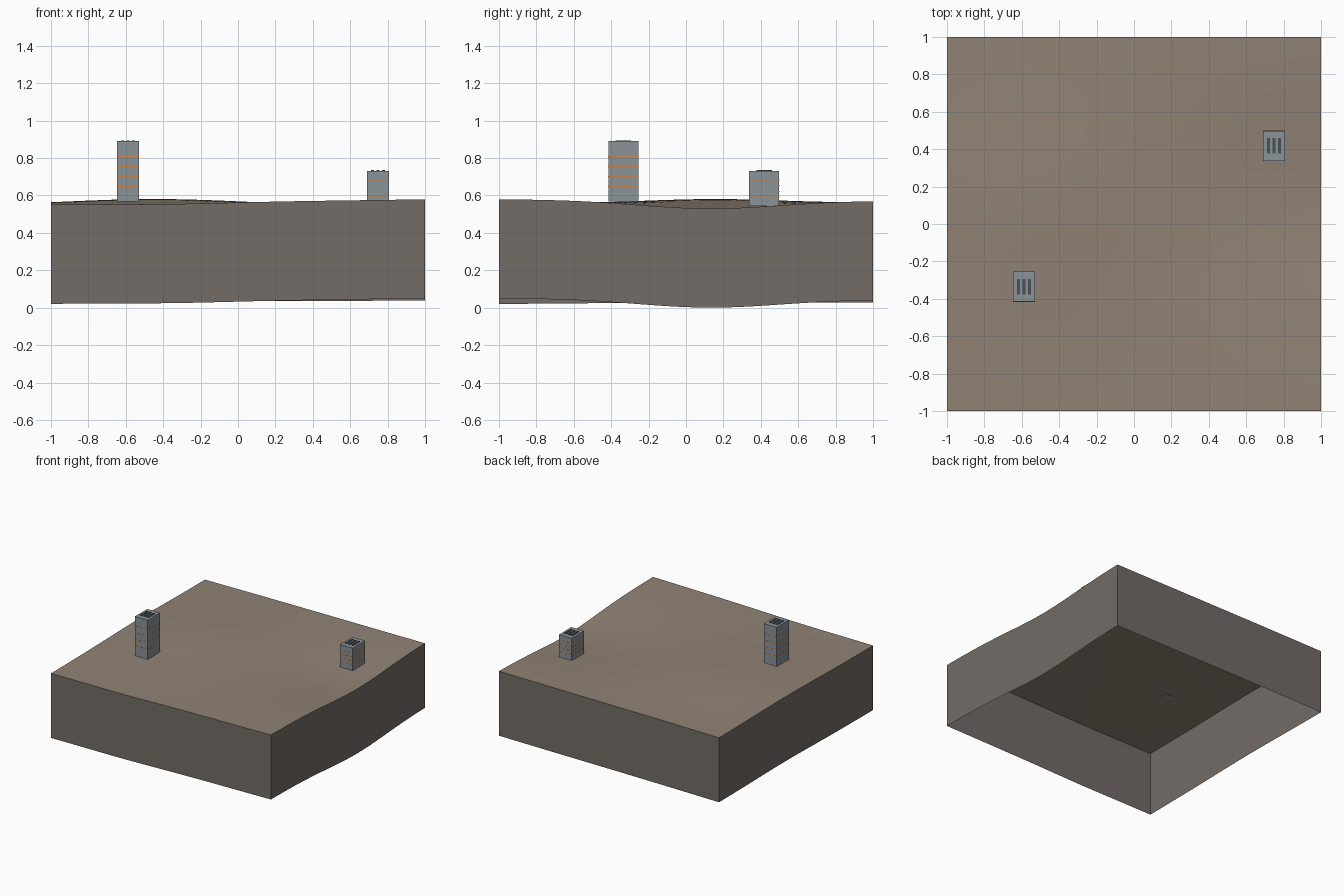
import bpy, bmesh, math

default = bpy.data.objects.get("Cube")
if default:
    bpy.data.objects.remove(default, do_unlink=True)


def material(name, rgb):
    m = bpy.data.materials.new(name)
    m.use_nodes = True
    linear = [((c / 255 + 0.055) / 1.055) ** 2.4 for c in rgb] + [1]
    m.diffuse_color = linear
    m.node_tree.nodes["Principled BSDF"].inputs["Base Color"].default_value = linear
    return m


SOIL = material("brown soil", (145, 131, 117))
EARTH = material("dark earth", (115, 108, 103))
CONCRETE = material("blue grey concrete", (138, 147, 153))
ORANGE = material("orange band", (205, 132, 72))
VENT = material("dark vent", (75, 80, 85))

SEGMENTS = 40
SKIRT_DEPTH = 0.53


def bump(x, y, cx, cy, sx, sy):
    return math.exp(-((x - cx) / sx) ** 2 / 2 - ((y - cy) / sy) ** 2 / 2)


def ground(x, y):
    """Gentle tilt with a low hill, a hollow at the edge and a slight sag."""
    u, v = (x + 1) / 2, (y + 1) / 2
    z = 0.551 + 0.029 * u + 0.005 * v - 0.013 * u * v
    z += 0.022 * bump(x, y, -0.5, 0.15, 0.4, 0.36)
    z -= 0.045 * bump(x, y, 1, 0.12, 0.5, 0.38)
    return z - 0.006 * bump(x, y, -0.35, -1, 0.3, 0.3)


def add_object(name, bm, mat):
    mesh = bpy.data.meshes.new(name)
    bm.to_mesh(mesh)
    bm.free()
    mesh.materials.append(mat)
    obj = bpy.data.objects.new(name, mesh)
    bpy.context.collection.objects.link(obj)
    return obj


def box(name, mat, centre, size):
    bm = bmesh.new()
    bmesh.ops.create_cube(bm, size=1)
    bmesh.ops.scale(bm, vec=size, verts=bm.verts)
    bmesh.ops.translate(bm, vec=centre, verts=bm.verts)
    return add_object(name, bm, mat)


# Rolling ground surface
bm = bmesh.new()
bmesh.ops.create_grid(bm, x_segments=SEGMENTS, y_segments=SEGMENTS, size=1)
for v in bm.verts:
    v.co.z = ground(v.co.x, v.co.y)
for f in bm.faces:
    f.smooth = True
add_object("ground_surface", bm, SOIL)

# Open-bottomed skirt that hangs from the ground edge
bm = bmesh.new()
corners = [(-1, -1), (1, -1), (1, 1), (-1, 1)]
for (ax, ay), (bx, by) in zip(corners, corners[1:] + corners[:1]):
    columns = []
    for i in range(SEGMENTS + 1):
        t = i / SEGMENTS
        x, y = ax + (bx - ax) * t, ay + (by - ay) * t
        z = ground(x, y)
        columns.append((bm.verts.new((x, y, z - SKIRT_DEPTH)), bm.verts.new((x, y, z))))
    for a, b in zip(columns, columns[1:]):
        bm.faces.new((a[0], b[0], b[1], a[1]))
add_object("ground_skirt", bm, EARTH)


def tower(name, x, y, base, top):
    width, depth = 0.116, 0.16
    height = top - base
    box(name + "_body", CONCRETE, (x, y, base + height / 2), (width, depth, height))
    # Thin bands round the body
    for i in range(4):
        z = base + height * (i + 1.5) / 6
        box(f"{name}_band_{i + 1}", ORANGE, (x, y, z), (width + 0.002, depth + 0.002, 0.006))
    # Roof vents
    for i in (-1, 0, 1):
        box(f"{name}_vent_{i + 2}", VENT, (x + i * 0.03, y, top + 0.0025), (0.016, 0.084, 0.005))


tower("tall_tower", -0.588, -0.335, 0.567, 0.89)
tower("short_tower", 0.748, 0.418, 0.545, 0.73)
